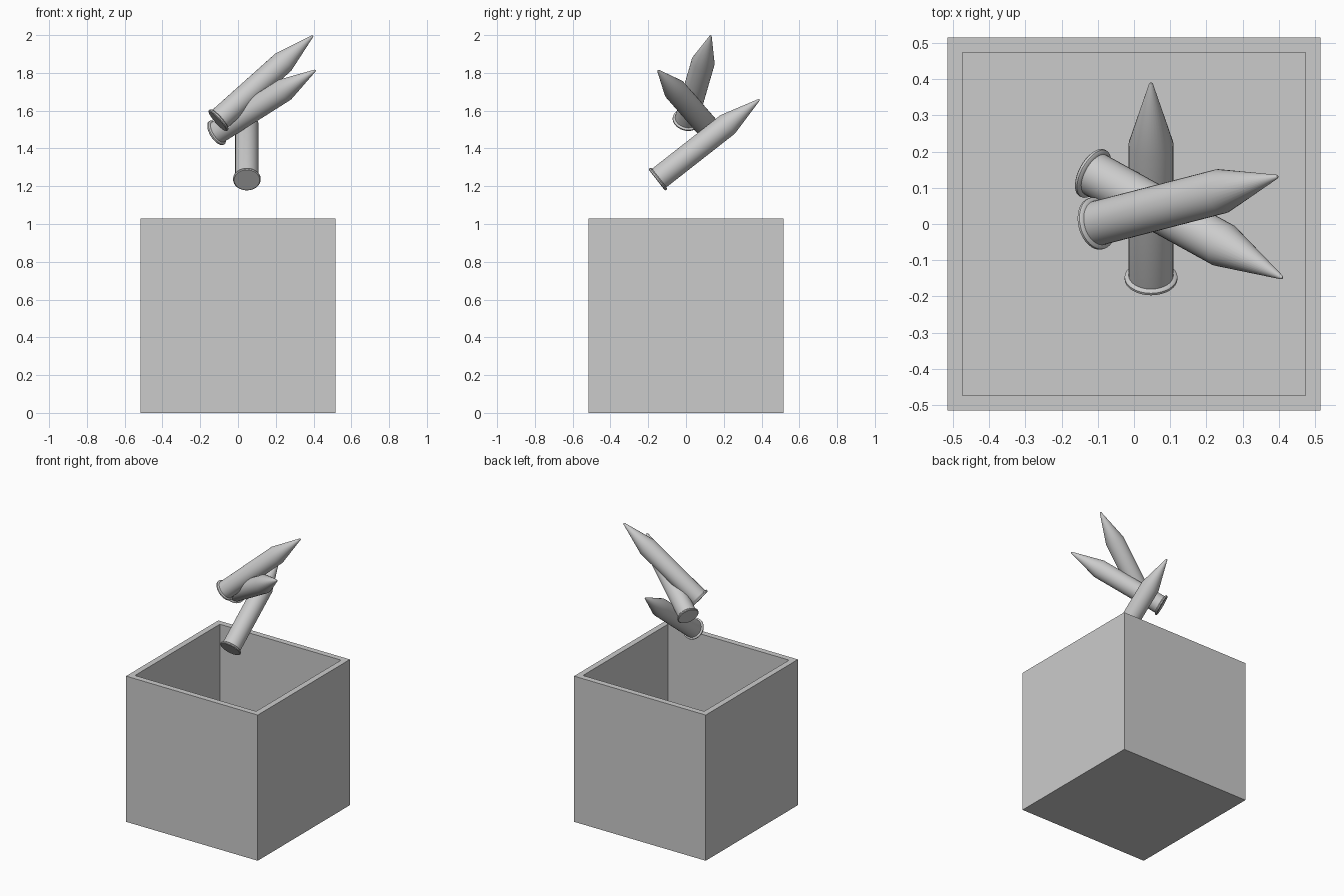
import bpy, bmesh, math
from mathutils import Vector

cube = bpy.data.objects.get("Cube")
if cube:
    bpy.data.objects.remove(cube, do_unlink=True)

grey = bpy.data.materials.new("light_grey")
grey.use_nodes = True
colour = (0.6, 0.6, 0.6, 1)
grey.diffuse_color = colour
grey.node_tree.nodes["Principled BSDF"].inputs["Base Color"].default_value = colour


def add_object(name, bm):
    bmesh.ops.recalc_face_normals(bm, faces=bm.faces)
    mesh = bpy.data.meshes.new(name)
    bm.to_mesh(mesh)
    bm.free()
    mesh.materials.append(grey)
    obj = bpy.data.objects.new(name, mesh)
    bpy.context.collection.objects.link(obj)
    return obj


# Open box: a cube with its top inset and pushed down to the floor
SIZE, WALL = 1.03, 0.058
bm = bmesh.new()
bmesh.ops.create_cube(bm, size=SIZE)
bmesh.ops.translate(bm, vec=(0, 0, SIZE / 2), verts=bm.verts)
bm.faces.ensure_lookup_table()
top = max(bm.faces, key=lambda f: f.calc_center_median().z)
bmesh.ops.inset_region(bm, faces=[top], thickness=WALL)
well = bmesh.ops.extrude_discrete_faces(bm, faces=[top])["faces"][0]
bmesh.ops.translate(bm, vec=(0, 0, WALL - SIZE), verts=well.verts)
add_object("open_box", bm)

# Pointed cylinder profile: radius and distance from the base
LENGTH, RADIUS, RIM = 0.692, 0.062, 0.073
PROFILE = [(0, 0), (RIM - 0.005, 0), (RIM, 0.004), (RIM, 0.011),
           (RIM - 0.004, 0.015), (RADIUS, 0.017), (RADIUS, LENGTH * 0.69),
           (0.006, LENGTH - 0.006), (0.003, LENGTH - 0.001), (0, LENGTH)]


def pointed_rod(name, base, tip):
    bm = bmesh.new()
    verts = [bm.verts.new((r, 0, z)) for r, z in PROFILE]
    edges = [bm.edges.new(pair) for pair in zip(verts, verts[1:])]
    bmesh.ops.spin(bm, geom=verts + edges, cent=(0, 0, 0), axis=(0, 0, 1),
                   angle=math.tau, steps=32, use_merge=True)
    bmesh.ops.remove_doubles(bm, verts=bm.verts, dist=0.0001)
    rod = add_object(name, bm)
    axis = Vector(tip) - Vector(base)
    rod.rotation_mode = 'QUATERNION'
    rod.rotation_quaternion = axis.to_track_quat('Z', 'Y')
    rod.location = base
    bpy.ops.object.select_all(action='DESELECT')
    rod.select_set(True)
    bpy.context.view_layer.objects.active = rod
    bpy.ops.object.shade_smooth_by_angle(angle=math.radians(30))


# Three rods crossing above the box
pointed_rod("lower_rod", (0.047, -0.155, 1.233), (0.047, 0.39, 1.66))
pointed_rod("upper_rod", (-0.109, 0.0, 1.545), (0.4, 0.132, 2.0))
pointed_rod("middle_rod", (-0.119, 0.143, 1.479), (0.412, -0.15, 1.815))
